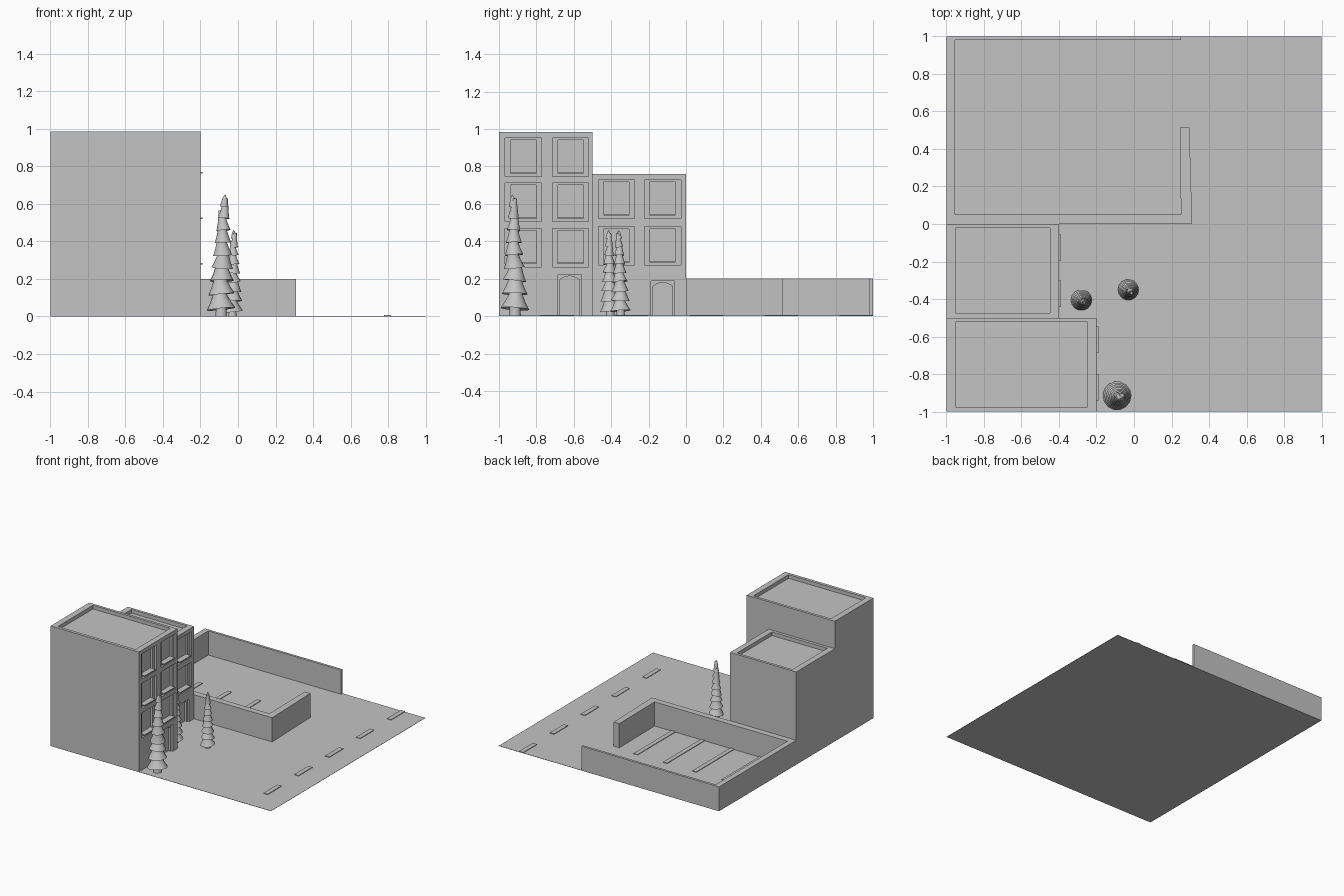
import bpy, bmesh, math, random
from mathutils import Vector, Matrix

if "Cube" in bpy.data.objects:
    bpy.data.objects.remove(bpy.data.objects["Cube"], do_unlink=True)
random.seed(4)

grey = bpy.data.materials.new("plain grey")
grey.use_nodes = True
grey.diffuse_color = (0.55, 0.55, 0.55, 1)
grey.node_tree.nodes["Principled BSDF"].inputs["Base Color"].default_value = grey.diffuse_color


def finish(name, bm):
    bmesh.ops.recalc_face_normals(bm, faces=bm.faces)
    mesh = bpy.data.meshes.new(name)
    bm.to_mesh(mesh)
    bm.free()
    mesh.materials.append(grey)
    obj = bpy.data.objects.new(name, mesh)
    bpy.context.collection.objects.link(obj)
    return obj


def add_box(bm, lo, hi):
    lo, hi = Vector(lo), Vector(hi)
    mat = Matrix.Translation((lo + hi) / 2) @ Matrix.Diagonal((hi - lo).to_4d())
    mat[3][3] = 1
    bmesh.ops.create_cube(bm, size=1, matrix=mat)


def add_prism(bm, points, offset):
    face = bm.faces.new([bm.verts.new(p) for p in points])
    res = bmesh.ops.extrude_face_region(bm, geom=[face])
    bmesh.ops.translate(bm, vec=offset, verts=[v for v in res["geom"] if isinstance(v, bmesh.types.BMVert)])


def cut(obj, cutter):
    cutter.hide_render = True
    mod = obj.modifiers.new("recess", "BOOLEAN")
    mod.operation = "DIFFERENCE"
    mod.solver = "EXACT"
    mod.object = cutter
    bpy.context.view_layer.objects.active = obj
    bpy.ops.object.modifier_apply(modifier=mod.name)
    bpy.data.objects.remove(cutter, do_unlink=True)


def building(name, x, y0, y1, top, windows_y, windows_z, door):
    """Block with a sunken roof and stepped recesses on its +x face."""
    bm = bmesh.new()
    add_box(bm, (-1, y0, 0), (x, y1, top))
    block = finish(name, bm)
    outer, inner, sills = bmesh.new(), bmesh.new(), bmesh.new()
    # sunken roof
    add_box(outer, (-0.95, y0 + 0.025, top - 0.03), (x - 0.048, y1 - 0.022, top + 0.1))
    # windows with sills
    for y in windows_y:
        for z in windows_z:
            add_box(outer, (x - 0.016, y - 0.097, z - 0.103), (x + 0.1, y + 0.097, z + 0.103))
            add_box(inner, (x - 0.034, y - 0.068, z - 0.084), (x + 0.1, y + 0.068, z + 0.092))
            add_box(sills, (x - 0.034, y - 0.07, z - 0.088), (x + 0.012, y + 0.07, z - 0.08))
    # door opening with a shallow arch inside
    dy, height = door
    add_box(outer, (x - 0.016, dy - 0.063, -0.1), (x + 0.1, dy + 0.063, height))
    arch = [(x - 0.034, dy - 0.053, -0.1)]
    for i in range(9):
        t = i / 4 - 1
        arch.append((x - 0.034, dy + 0.053 * t, height - 0.008 - 0.02 * t * t))
    arch.append((x - 0.034, dy + 0.053, -0.1))
    add_prism(inner, arch, (0.134, 0, 0))
    cut(block, finish("opening_cutter", outer))
    cut(block, finish("pane_cutter", inner))
    finish(name + "_window_sills", sills)


building("tall_building", -0.2, -1, -0.5, 0.985, (-0.87, -0.617), (0.85, 0.608, 0.366), (-0.622, 0.222))
building("short_building", -0.4, -0.5, 0, 0.76, (-0.372, -0.125), (0.625, 0.375), (-0.125, 0.187))

# ground sheet
bm = bmesh.new()
add_box(bm, (-1, -1, 0), (1, 1, 0.002))
finish("ground", bm)

# low wall round the car park
bm = bmesh.new()
outline = [(-1, 0), (0.31, 0), (0.295, 0.515), (0.245, 0.515), (0.25, 0.05),
           (-0.955, 0.05), (-0.955, 0.98), (0.25, 0.98), (0.25, 1), (-1, 1)]
add_prism(bm, [(px, py, 0) for px, py in outline], (0, 0, 0.2))
finish("car_park_wall", bm)

# painted lines
bm = bmesh.new()
for i in range(5):
    y = -0.69 + 0.4 * i
    add_box(bm, (0.777, y - 0.09, 0), (0.815, y + 0.09, 0.007))
finish("road_dashes", bm)
bm = bmesh.new()
for i in range(4):
    x = 0.078 - 0.266 * i
    add_box(bm, (x - 0.018, 0.05, 0), (x + 0.018, 0.54, 0.007))
finish("parking_lines", bm)


def tree(name, x, y, height, radius, lean, tiers=9, sides=14):
    """Stack of flared, slightly tilted skirts over a short trunk."""
    bm = bmesh.new()
    bmesh.ops.create_cone(bm, cap_ends=True, segments=10, radius1=radius * 0.42, radius2=radius * 0.32,
                          depth=height * 0.14, matrix=Matrix.Translation((x, y, height * 0.07)))
    for i in range(tiers):
        t = i / tiers
        z = height * (0.06 + 0.94 * t ** 0.93)
        r = radius * (1 - 0.78 * t)
        tall = height * 0.165 if i < tiers - 1 else height - z
        tilt = Matrix.Rotation(random.uniform(-0.13, 0.13), 4, "X") @ Matrix.Rotation(random.uniform(-0.13, 0.13), 4, "Y")
        place = Matrix.Translation((x + lean[0] * t, y + lean[1] * t, z)) @ tilt
        tip = 0.4 if i < tiers - 1 else 0.02
        profile = [(0.45, 0.1), (1, 0), (0.72, 0.35), (0.5, 0.7), (tip, 1)]
        rings = []
        for pr, pz in profile:
            ring = []
            for k in range(sides):
                a = math.tau * k / sides
                ring.append(bm.verts.new(place @ Vector((r * pr * math.cos(a), r * pr * math.sin(a), tall * pz))))
            rings.append(ring)
        for low, high in zip(rings, rings[1:]):
            for k in range(sides):
                n = (k + 1) % sides
                bm.faces.new((low[k], low[n], high[n], high[k]))
        bm.faces.new(rings[0])
        bm.faces.new(rings[-1])
    obj = finish(name, bm)
    bpy.ops.object.select_all(action="DESELECT")
    obj.select_set(True)
    bpy.context.view_layer.objects.active = obj
    bpy.ops.object.shade_smooth_by_angle(angle=math.radians(40))


tree("large_tree", -0.09, -0.915, 0.65, 0.077, (0.018, -0.01))
tree("small_tree_left", -0.03, -0.35, 0.46, 0.056, (0.01, -0.01))
tree("small_tree_right", -0.28, -0.405, 0.46, 0.056, (0.01, -0.01))
